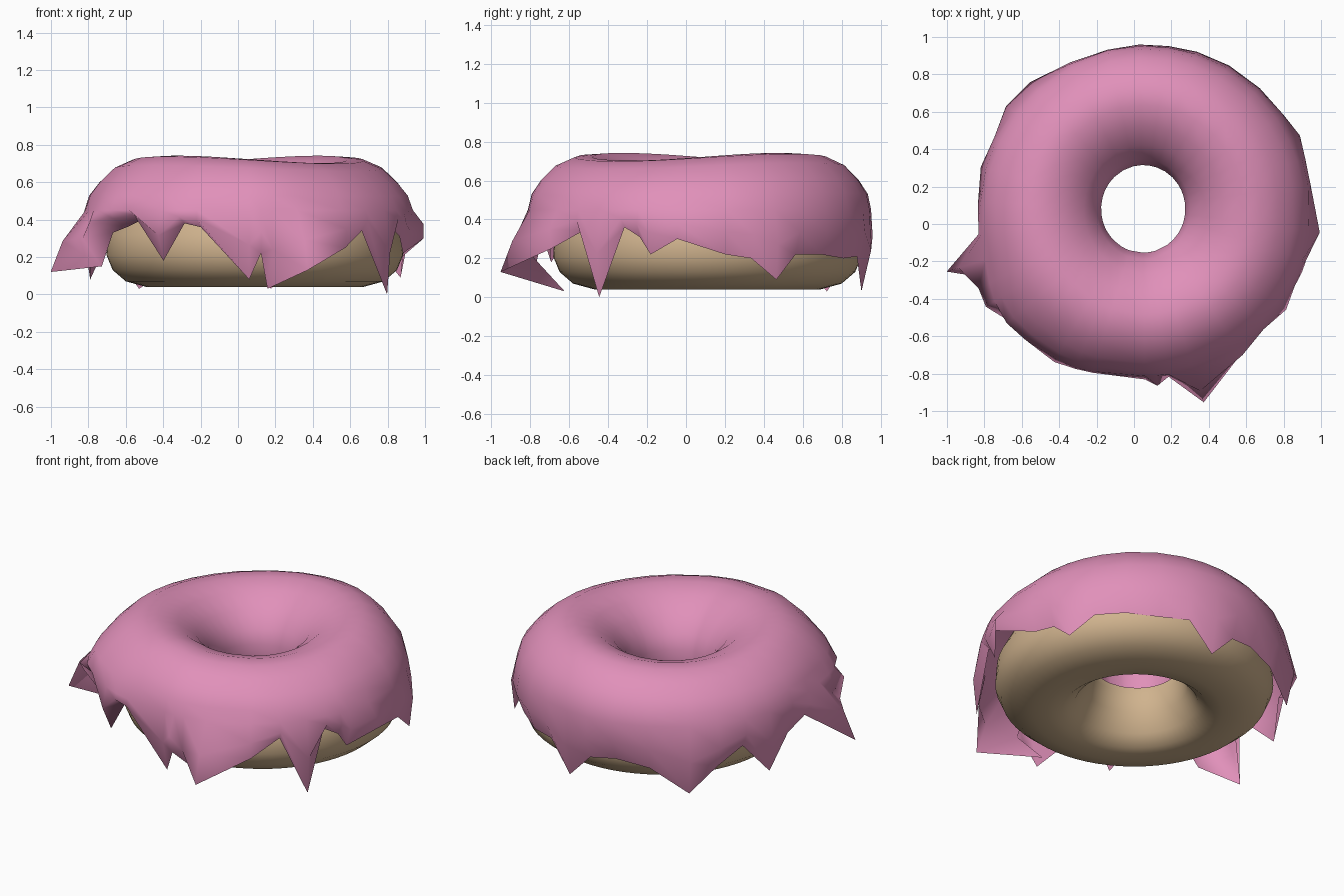
import bpy, bmesh, math

CX, CY = 0.06, 0.07


def polar(r, a, z, cx=CX, cy=CY):
    return (cx + r * math.cos(a), cy + r * math.sin(a), z)


def hump(a, centre, width):
    d = (a - centre + 180) % 360 - 180
    return math.exp(-(d / width) ** 2)


def skin(name, rows, closed, color):
    """Join rings of points (each ring closed) into a smooth surface."""
    n = len(rows[0])
    verts = [p for row in rows for p in row]
    faces = []
    for i in range(len(rows) if closed else len(rows) - 1):
        j = (i + 1) % len(rows)
        for k in range(n):
            m = (k + 1) % n
            faces.append((i * n + k, i * n + m, j * n + m, j * n + k))
    mesh = bpy.data.meshes.new(name)
    mesh.from_pydata(verts, [], faces)
    bm = bmesh.new()
    bm.from_mesh(mesh)
    bmesh.ops.recalc_face_normals(bm, faces=bm.faces)
    if max(bm.faces, key=lambda f: f.calc_center_median().z).normal.z < 0:
        bmesh.ops.reverse_faces(bm, faces=bm.faces)
    bm.to_mesh(mesh)
    bm.free()
    for p in mesh.polygons:
        p.use_smooth = True
    mat = bpy.data.materials.new(name + "_colour")
    mat.diffuse_color = color
    mesh.materials.append(mat)
    bpy.context.collection.objects.link(bpy.data.objects.new(name, mesh))


# Dough ring: revolved profile (radius, height), flat bottom, slightly off-centre
dough = [(0.42, 0.05), (0.50, 0.04), (0.58, 0.04), (0.69, 0.07), (0.76, 0.13),
         (0.793, 0.21), (0.785, 0.32), (0.71, 0.46), (0.56, 0.58), (0.42, 0.55),
         (0.31, 0.46), (0.265, 0.34), (0.29, 0.22), (0.35, 0.11)]
rings = []
for r, z in dough:
    w = max(0, min(1, (r - 0.26) / 0.3))
    rings.append([polar(r, math.tau * k / 64, z, 0.048 + 0.042 * w, 0.085 + 0.025 * w)
                  for k in range(64)])
skin("dough", rings, True, (0.63, 0.45, 0.27, 1))

# Icing drip edge: (angle, radius, height)
rim = [(-45, 0.85, 0.34), (-35, 0.90, 0.0), (-27, 0.85, 0.36), (-21, 0.86, 0.31),
       (-17, 0.86, 0.22), (-7, 0.94, 0.30), (9, 0.85, 0.22), (18, 0.86, 0.20),
       (26, 0.90, 0.09), (35, 0.86, 0.22), (47, 0.855, 0.22), (60, 0.855, 0.20),
       (72, 0.85, 0.21), (82, 0.84, 0.03), (92, 0.84, 0.18), (103, 0.83, 0.20),
       (117, 0.84, 0.17), (132, 0.88, 0.03), (143, 0.87, 0.18), (154, 0.85, 0.27),
       (165, 0.88, 0.08), (177, 0.85, 0.25), (188, 0.86, 0.30), (197, 1.11, 0.12),
       (205, 0.87, 0.15), (211, 0.85, 0.33), (219, 0.84, 0.36), (227, 0.84, 0.40),
       (239, 0.89, 0.18), (246, 0.85, 0.38), (252, 0.84, 0.36), (270, 0.86, 0.08),
       (274, 0.90, 0.22), (278, 0.70, 0.03), (287, 1.07, 0.13), (304, 0.92, 0.25)]

# Icing shell from the hole up over the top, then down into the drips
shell = [(0.235, 0.35), (0.225, 0.43), (0.25, 0.52), (0.32, 0.61), (0.42, 0.685),
         (0.53, 0.722), (0.62, 0.718), (0.72, 0.675), (0.80, 0.60), (0.855, 0.53),
         (0.882, 0.45)]
rows = []
for i, (r, z) in enumerate(shell):
    w = i / (len(shell) - 1)
    ring = []
    for deg, _, _ in rim:
        a = math.radians(deg)
        side = math.sin(math.pi * w) * 0.03 * math.sin(a) ** 2   # fuller front and back
        flap = w ** 4 * (0.07 * hump(deg, 218, 16) + 0.03 * hump(deg, 243, 14))
        lift = 0.02 * math.sin(math.pi * w) * math.cos(2 * (a - 0.82))
        ring.append(polar(r + side + flap, a, z + lift,
                          CX - 0.012 * (1 - w), CY + 0.012 * (1 - w)))
    rows.append(ring)
for t in (0.5, 1.0):
    s = 2 * (1 - t)
    rows.append([polar(0.88 + (r - 0.88) * t
                       + s * (0.03 + 0.10 * hump(a, 210, 10) + 0.08 * hump(a, 279, 4)
                              + 0.03 * hump(a, 140, 9) + 0.03 * hump(a, 243, 14)),
                       math.radians(a), 0.45 + (z - 0.45) * t) for a, r, z in rim])
skin("icing", rows, False, (0.75, 0.28, 0.49, 1))
